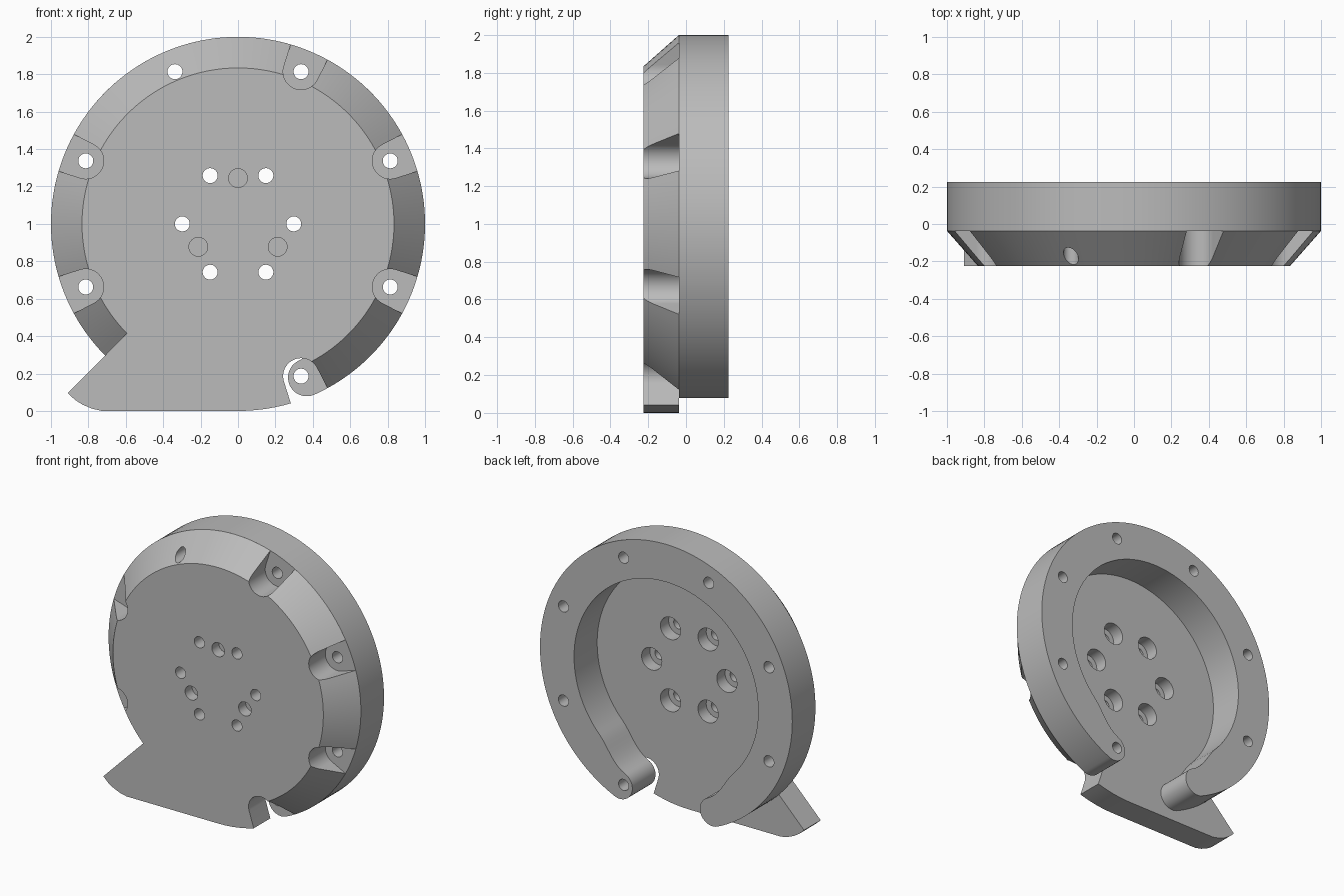
import bpy, bmesh, math
from mathutils import Vector

cube = bpy.data.objects.get("Cube")
if cube:
    bpy.data.objects.remove(cube, do_unlink=True)

FRONT, MID, BACK = -0.225, -0.037, 0.225   # depth levels along y
CZ = 1.0                                   # height of the disc centre
SEG = 128
BOLT_R = 0.881

mat = bpy.data.materials.new("plain grey")
mat.use_nodes = True
grey = (0.50, 0.50, 0.50, 1)
mat.diffuse_color = grey
mat.node_tree.nodes["Principled BSDF"].inputs["Base Color"].default_value = grey


def arc(cx, cz, r, a0, a1, n):
    """Points on an arc, in degrees, relative to the disc centre."""
    angles = [math.radians(a0 + (a1 - a0) * i / n) for i in range(n + 1)]
    return [(cx + r * math.cos(a), cz + r * math.sin(a)) for a in angles]


def circle(cx, cz, r, n=32):
    return arc(cx, cz, r, 0, 360, n)[:-1]


def polar(r, deg):
    return r * math.cos(math.radians(deg)), r * math.sin(math.radians(deg))


def loft(name, outline_a, y_a, outline_b, y_b):
    """Solid between two matching outlines at two depths."""
    bm = bmesh.new()
    a = [bm.verts.new((x, y_a, z + CZ)) for x, z in outline_a]
    b = [bm.verts.new((x, y_b, z + CZ)) for x, z in outline_b]
    bm.faces.new(a)
    bm.faces.new(b[::-1])
    for i in range(len(a)):
        j = (i + 1) % len(a)
        bm.faces.new((a[j], a[i], b[i], b[j]))
    bmesh.ops.recalc_face_normals(bm, faces=bm.faces)
    mesh = bpy.data.meshes.new(name)
    bm.to_mesh(mesh)
    bm.free()
    mesh.materials.append(mat)
    ob = bpy.data.objects.new(name, mesh)
    bpy.context.collection.objects.link(ob)
    return ob


def prism(name, outline, y0, y1):
    return loft(name, outline, y0, outline, y1)


def boolean(target, tool, operation="DIFFERENCE"):
    """Apply a boolean and remove its tool."""
    tool.hide_render = True
    mod = target.modifiers.new("cut", "BOOLEAN")
    mod.object, mod.operation, mod.solver = tool, operation, "EXACT"
    bpy.context.view_layer.objects.active = target
    bpy.ops.object.modifier_apply(modifier=mod.name)
    bpy.data.objects.remove(tool, do_unlink=True)


def drill(target, x, z, r, y0=-0.5, y1=0.5):
    boolean(target, prism("drill", circle(x, z, r), y0, y1))


# Front plate: chamfered disc
plate = loft("front_plate", circle(0, 0, 0.834, SEG), FRONT, circle(0, 0, 1, SEG), MID)

# Straight-sided tab at the bottom of the plate
tab = [(-0.50, -0.49), (-0.91, -0.905), (-0.87, -0.942), (-0.83, -0.967),
       (-0.78, -0.988), (-0.727, -1.0)]
tab += arc(0, 0, 1, -90, -67.5, 8) + [polar(0.6, -67.5)]
boolean(plate, prism("tab", tab, FRONT, MID), "UNION")

# Rim ring: open at the bottom, with rounded ends
END = -65.9
ring_outline = arc(0, 0, 1, END, 180 - END, SEG)
ring_outline += arc(*polar(0.9, 180 - END), 0.1, 180 - END, 360 - END, 20)[1:]
a0, a1, blend = 180 - END, END, 22
for i in range(1, SEG):
    a = a0 + (a1 - a0) * i / SEG
    t = min(1, min(a0 - a, a - a1) / blend)
    ring_outline.append(polar(0.8 - 0.07 * t * t * (3 - 2 * t), a))
ring_outline += arc(*polar(0.9, END), 0.1, END + 180, END + 360, 20)[:-1]
ring = prism("rim_ring", ring_outline, MID, BACK)

# Rim bolt holes, with open-ended flats cut into the chamfer
for k in range(8):
    angle = 22.5 + 45 * k
    if k == 5:          # no bolt beside the tab
        continue
    x, z = polar(BOLT_R, angle)
    if k != 2:
        slot = arc(x, z, 0.096, angle + 95, angle + 265, 24)
        for side in (-5, 5):
            sx, sz = slot[-1] if side < 0 else slot[0]
            dx, dz = polar(0.3, angle + side)
            if side < 0:
                outer = [(sx + dx, sz + dz)]
            else:
                outer.append((sx + dx, sz + dz))
        boolean(plate, prism("slot", slot + outer, -0.4, 0.1))
    else:
        drill(plate, x, z, 0.04)
    drill(ring, x, z, 0.04)

# Hub bolt holes, counterbored from the back
for k in range(6):
    x, z = polar(0.298, 60 * k)
    drill(plate, x, z, 0.04)
    drill(plate, x, z, 0.08, -0.13, 0.2)

# Blind pin holes in the front face
for k in range(3):
    x, z = polar(0.245, 90 + 120 * k)
    drill(plate, x, z, 0.05, -0.4, -0.145)

# Smooth curved walls, crisp edges
for ob in (plate, ring):
    bpy.ops.object.select_all(action="DESELECT")
    ob.select_set(True)
    bpy.context.view_layer.objects.active = ob
    bpy.ops.object.shade_smooth_by_angle(angle=math.radians(25))
